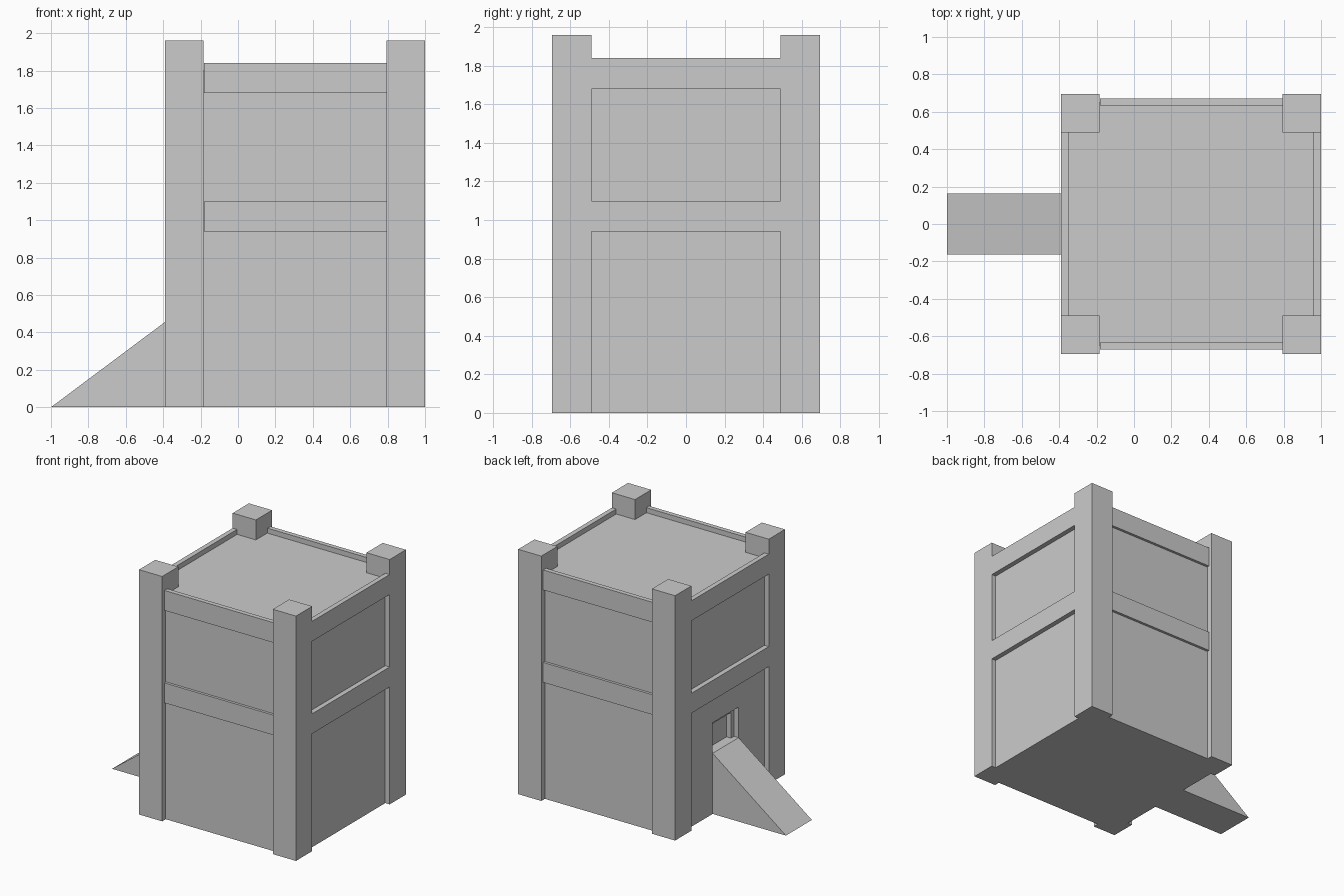
import bpy, bmesh

if "Cube" in bpy.data.objects:
    bpy.data.objects.remove(bpy.data.objects["Cube"])

CX = 0.305        # tower centre in x
OUT, INN = 0.695, 0.49   # outer and inner column faces, from the tower centre
WX, WY = 0.656, 0.65     # recessed wall planes
DOOR_Z = 0.485


def mesh_object(name, bm):
    bmesh.ops.recalc_face_normals(bm, faces=bm.faces)
    me = bpy.data.meshes.new(name)
    bm.to_mesh(me)
    bm.free()
    ob = bpy.data.objects.new(name, me)
    bpy.context.collection.objects.link(ob)
    return ob


def box(name, x0, x1, y0, y1, z0, z1):
    bm = bmesh.new()
    bmesh.ops.create_cube(bm, size=1)
    for v in bm.verts:
        v.co = ((x0 + x1) / 2 + v.co.x * (x1 - x0),
                (y0 + y1) / 2 + v.co.y * (y1 - y0),
                (z0 + z1) / 2 + v.co.z * (z1 - z0))
    return mesh_object(name, bm)


def cut(target, cutter):
    cutter.hide_render = True
    mod = target.modifiers.new("cut", 'BOOLEAN')
    mod.operation = 'DIFFERENCE'
    mod.solver = 'EXACT'
    mod.object = cutter
    bpy.context.view_layer.objects.active = target
    bpy.ops.object.modifier_apply(modifier=mod.name)
    bpy.data.objects.remove(cutter)


# Recessed wall block, its top is the roof floor
walls = box("walls", CX - WX, CX + WX, -WY, WY, 0, 1.80)

# Doorway above the ramp: outer recess, then a narrower inner one
wall_x = CX - WX
cut(walls, box("door_cutter", wall_x - 0.1, wall_x + 0.04, -0.164, 0.164, DOOR_Z, 0.73))
cut(walls, box("inner_door_cutter", wall_x - 0.1, wall_x + 0.08, -0.125, 0.125, DOOR_Z, 0.69))

# Corner columns
for sx in (-1, 1):
    for sy in (-1, 1):
        xs = sorted((CX + sx * INN, CX + sx * OUT))
        ys = sorted((sy * INN, sy * OUT))
        box("corner_column", *xs, *ys, 0, 1.96)

# Middle bands and roof parapets on all four sides
for name, z0, z1 in (("middle_band", 0.94, 1.10), ("parapet", 1.68, 1.84)):
    for s in (-1, 1):
        xs = sorted((CX + s * 0.656, CX + s * OUT))
        box(name + "_end", *xs, -INN, INN, z0, z1)
        ys = sorted((s * 0.634, s * 0.671))
        box(name + "_side", CX - INN + 0.004, CX + INN, *ys, z0, z1)

# Entrance ramp: triangular profile extruded in y
bm = bmesh.new()
profile = [(-1, 0), (wall_x, 0), (wall_x, DOOR_Z)]
face = bm.faces.new([bm.verts.new((x, -0.164, z)) for x, z in profile])
ext = bmesh.ops.extrude_face_region(bm, geom=[face], use_keep_orig=True)
bmesh.ops.translate(bm, vec=(0, 0.328, 0),
                    verts=[g for g in ext["geom"] if isinstance(g, bmesh.types.BMVert)])
mesh_object("ramp", bm)
